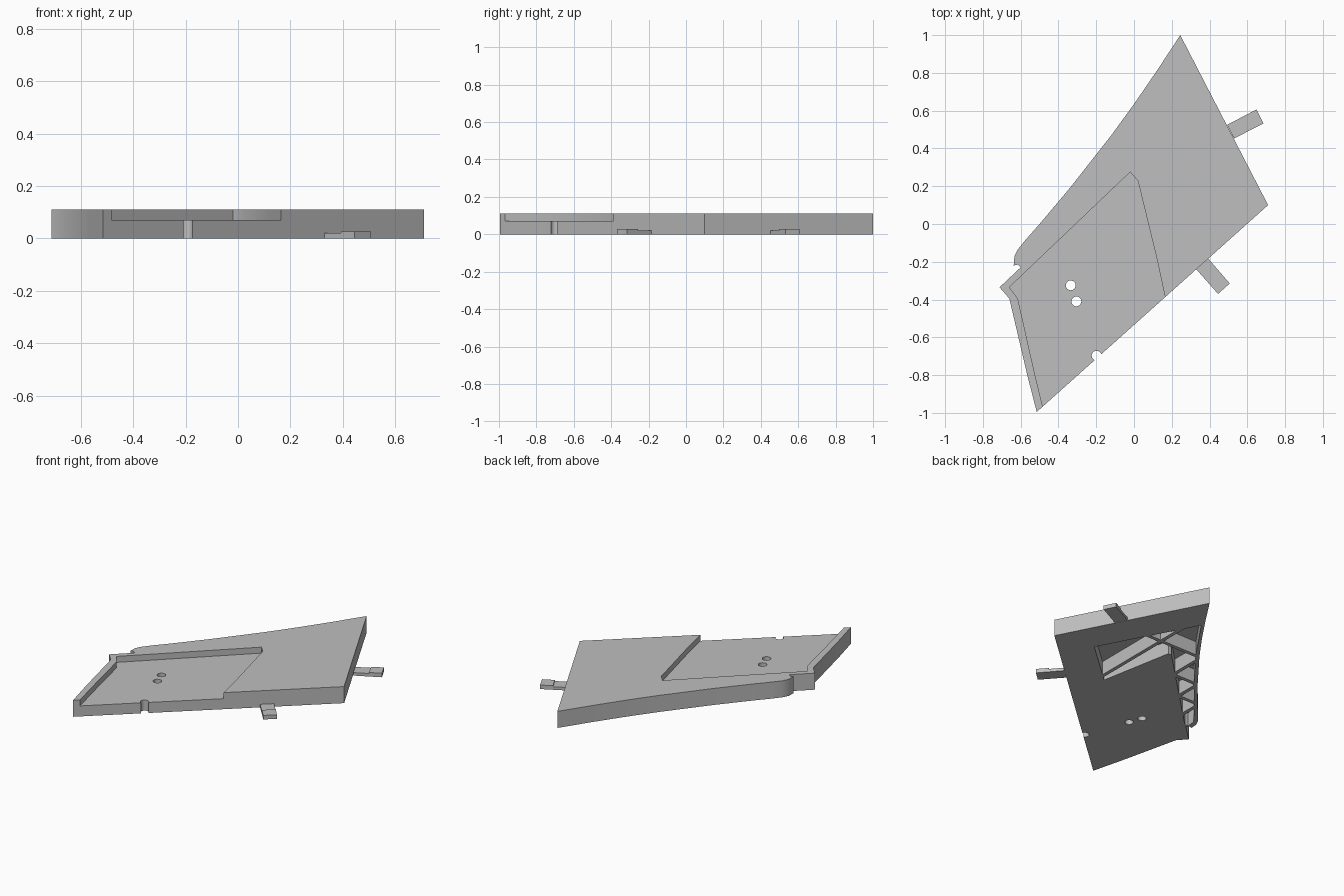
import bpy, bmesh
from math import sin, cos, tau

if "Cube" in bpy.data.objects:
    bpy.data.objects.remove(bpy.data.objects["Cube"])

HEIGHT, FLOOR, ROOF = 0.11, 0.07, 0.09

grey = bpy.data.materials.new("light_grey")
grey.use_nodes = True
grey.diffuse_color = (0.52, 0.52, 0.52, 1)
grey.node_tree.nodes["Principled BSDF"].inputs["Base Color"].default_value = (0.52, 0.52, 0.52, 1)


def prism(name, outline, z0, z1):
    """Extrude a flat outline between two heights."""
    bm = bmesh.new()
    face = bm.faces.new([bm.verts.new((x, y, z0)) for x, y in outline])
    top = bmesh.ops.extrude_face_region(bm, geom=[face])["geom"]
    for v in top:
        if isinstance(v, bmesh.types.BMVert):
            v.co.z = z1
    bmesh.ops.recalc_face_normals(bm, faces=bm.faces)
    mesh = bpy.data.meshes.new(name)
    bm.to_mesh(mesh)
    bm.free()
    mesh.materials.append(grey)
    obj = bpy.data.objects.new(name, mesh)
    bpy.context.collection.objects.link(obj)
    return obj


def circle(x, y, r, n=24):
    return [(x + r * cos(tau * i / n), y + r * sin(tau * i / n)) for i in range(n)]


def rect(x0, y0, x1, y1):
    return [(x0, y0), (x1, y0), (x1, y1), (x0, y1)]


def activate(obj):
    bpy.ops.object.select_all(action="DESELECT")
    bpy.context.view_layer.objects.active = obj
    obj.select_set(True)


def cut(target, cutter):
    """Subtract the cutter and throw it away."""
    cutter.hide_render = True
    activate(target)
    mod = target.modifiers.new("cut", "BOOLEAN")
    mod.operation, mod.solver, mod.object = "DIFFERENCE", "EXACT", cutter
    bpy.ops.object.modifier_apply(modifier=mod.name)
    bpy.data.objects.remove(cutter)


# Main plate with a gently curved long side and a small hooked end
plate = prism("plate", [
    (-0.515, -0.995), (0.71, 0.1), (0.245, 1.0), (0.12, 0.81), (0, 0.635),
    (-0.12, 0.47), (-0.34, 0.19), (-0.5, 0), (-0.575, -0.085), (-0.615, -0.135),
    (-0.633, -0.17), (-0.637, -0.22), (-0.615, -0.215), (-0.6, -0.23),
    (-0.712, -0.335), (-0.66, -0.395), (-0.565, -0.8)], 0, HEIGHT)

# Shallow recess on the top, open towards the front edge
cut(plate, prism("recess_cutter", [
    (-0.66, -0.335), (-0.615, -0.395), (-0.525, -0.795), (-0.483, -0.968),
    (-0.46, -1.06), (0.25, -0.6), (0.165, -0.39), (0.12, -0.18), (0.02, 0.23),
    (-0.02, 0.275)], FLOOR, HEIGHT + 0.1))

# Underside pocket, with ribs left standing in a zigzag
pocket = prism("pocket_cutter", [
    (0.439, 0.151), (0.112, 0.763), (-0.095, 0.465), (-0.31, 0.19), (-0.47, 0),
    (-0.55, -0.095), (-0.6, -0.16), (-0.605, -0.215), (-0.58, -0.215),
    (0.02, 0.375), (0.045, 0.375), (0.137, -0.116)], -0.05, ROOF)
T = 0.012
for x, y0, y1 in [(0.174, -0.2, 0.75), (-0.14, 0.18, 0.46), (-0.33, 0, 0.21), (-0.49, -0.2, 0.03)]:
    cut(pocket, prism("rib_y", rect(x - T, y0, x + T, y1), -0.1, 0.15))
for y, x0, x1 in [(0.46, -0.2, 0.4), (0.2, -0.4, -0.1), (0.02, -0.52, -0.28)]:
    cut(pocket, prism("rib_x", rect(x0, y - T, x1, y + T), -0.1, 0.15))
cut(plate, pocket)

# Two through holes and a round nick in the front edge
for x, y in [(-0.335, -0.325), (-0.305, -0.41), (-0.198, -0.697)]:
    cut(plate, prism("hole_cutter", circle(x, y, 0.026), -0.1, 0.2))

activate(plate)
bpy.ops.object.shade_smooth_by_angle(angle=0.5)


# Thin locating tabs with a slightly raised tip
def tab(name, root_a, root_b, tip_b, tip_a):
    def mix(a, b, t):
        return tuple(p + (q - p) * t for p, q in zip(a, b))
    mid_a, mid_b = mix(root_a, tip_a, 0.55), mix(root_b, tip_b, 0.55)
    prism(name, [root_a, root_b, mid_b, mid_a], 0, 0.02)
    prism(name + "_tip", [mid_a, mid_b, tip_b, tip_a], 0, 0.027)


tab("front_tab", (0.33, -0.24), (0.393, -0.183), (0.507, -0.315), (0.445, -0.37))
tab("back_tab", (0.493, 0.525), (0.53, 0.453), (0.685, 0.532), (0.648, 0.606))
